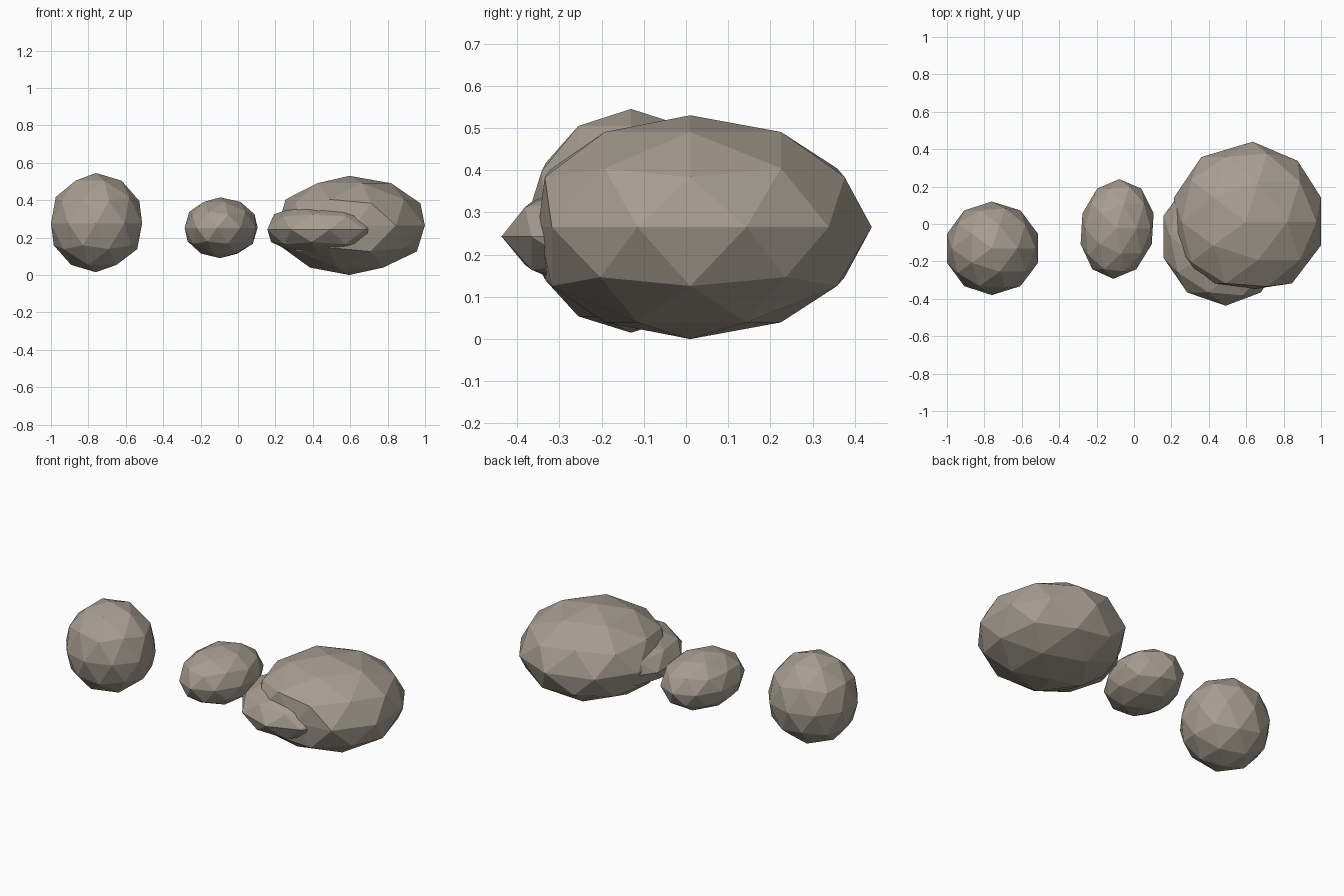
import bpy, bmesh

if "Cube" in bpy.data.objects:
    bpy.data.objects.remove(bpy.data.objects["Cube"])

# Warm grey stone
stone = bpy.data.materials.new("stone")
stone.diffuse_color = (0.386, 0.339, 0.285, 1.0)
stone.use_nodes = True
stone.node_tree.nodes["Principled BSDF"].inputs["Base Color"].default_value = stone.diffuse_color


def rock(name, centre, xr, yr, zr, lean=0.0, nudges=()):
    """Faceted boulder: 80-face icosphere with a different radius on each side.
    xr, yr, zr are (negative, positive) radii; lean slides x along y;
    nudges are (direction, offset) pairs moving the nearest vertex."""
    bm = bmesh.new()
    bmesh.ops.create_icosphere(bm, subdivisions=2, radius=1.0)
    moves = {}
    for d, off in nudges:
        v = max(bm.verts, key=lambda v: sum(a * b for a, b in zip(v.co, d)))
        moves[v] = off
    for v in bm.verts:
        off = moves.get(v, (0, 0, 0))
        p = [c * (r[1] if c > 0 else r[0]) for c, r in zip(v.co, (xr, yr, zr))]
        p[0] += lean * p[1]
        v.co = [a + b + c for a, b, c in zip(p, off, centre)]
    mesh = bpy.data.meshes.new(name)
    bm.to_mesh(mesh)
    bm.free()
    mesh.materials.append(stone)
    obj = bpy.data.objects.new(name, mesh)
    bpy.context.collection.objects.link(obj)
    return obj


# Round boulder on the left
rock("round_boulder", (-0.76, -0.13, 0.275), (0.252, 0.26), (0.25, 0.25), (0.26, 0.27))

# Small oval stone in the middle
rock("small_stone", (-0.095, -0.025, 0.252), (0.195, 0.205), (0.268, 0.265), (0.162, 0.163), 0.06)

# Flatter stone tucked under the large boulder
rock("flat_stone", (0.49, -0.065, 0.243), (0.35, 0.32), (0.372, 0.35), (0.15, 0.155))

# Large boulder on the right, flattened at the front
rock("large_boulder", (0.595, 0.01, 0.265), (0.4, 0.425), (0.405, 0.43), (0.265, 0.265), 0.0,
     [((0, 1, 0), (0.04, 0, 0)), ((0.588, 0.809, 0), (0.03, -0.02, 0)),
      ((0, -1, 0), (0.03, 0.045, 0))])
